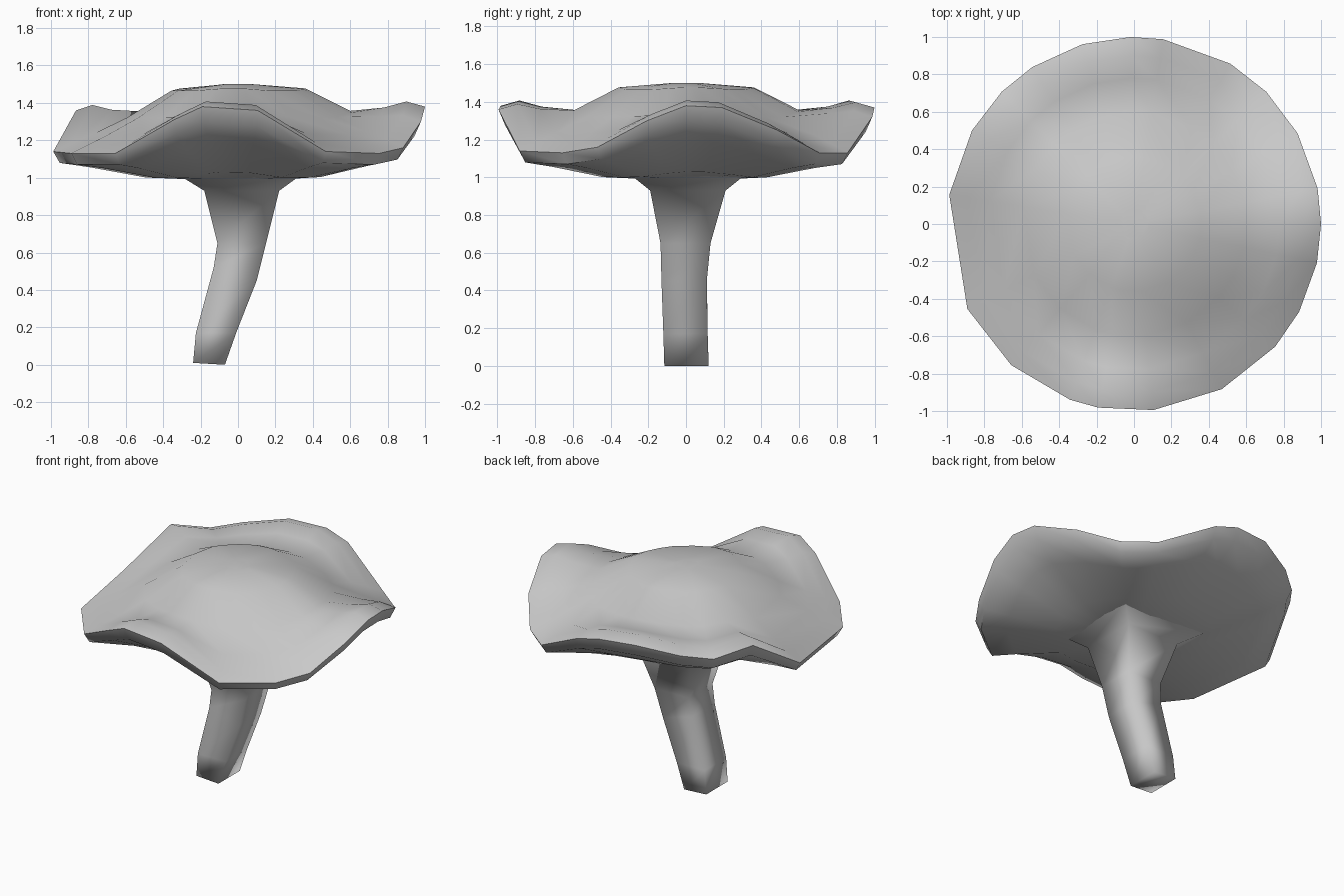
import bpy, bmesh, math

cube = bpy.data.objects.get("Cube")
if cube:
    bpy.data.objects.remove(cube, do_unlink=True)

# Single flat grey
grey = bpy.data.materials.new("plain_grey")
grey.use_nodes = True
colour = (0.6, 0.6, 0.6, 1)
grey.diffuse_color = colour
grey.node_tree.nodes["Principled BSDF"].inputs["Base Color"].default_value = colour


def skin(name, rings, cap_start, cap_end, angle):
    """Bridge equal-length rings of points into a surface."""
    bm = bmesh.new()
    loops = [[bm.verts.new(p) for p in ring] for ring in rings]
    n = len(loops[0])
    for a, b in zip(loops, loops[1:]):
        for i in range(n):
            j = (i + 1) % n
            bm.faces.new((a[i], a[j], b[j], b[i]))
    for closed, loop in ((cap_start, loops[0]), (cap_end, loops[-1])):
        if closed:
            bm.faces.new(loop)
    bmesh.ops.recalc_face_normals(bm, faces=bm.faces)
    mesh = bpy.data.meshes.new(name)
    bm.to_mesh(mesh)
    bm.free()
    mesh.materials.append(grey)
    obj = bpy.data.objects.new(name, mesh)
    bpy.context.collection.objects.link(obj)
    bpy.ops.object.select_all(action="DESELECT")
    obj.select_set(True)
    bpy.context.view_layer.objects.active = obj
    bpy.ops.object.shade_smooth_by_angle(angle=math.radians(angle))
    return obj


# Wavy rim: direction in degrees and height of the edge
rim = [(0, 1.38), (11, 1.37), (29, 1.25), (45, 1.13), (59, 1.13), (81, 1.32),
       (91, 1.37), (106, 1.38), (123, 1.33), (135, 1.30), (150, 1.36),
       (171, 1.14), (207, 1.13), (229, 1.13), (250, 1.31), (259, 1.38),
       (276, 1.36), (298, 1.14), (319, 1.13), (332, 1.16), (348, 1.30)]
LOW = 1.13

# Cap section: radius, height in a valley, share of the wave it follows
section = [(0.08, 1.50, 0.0), (0.36, 1.465, 0.05), (0.60, 1.32, 0.15),
           (0.78, 1.23, 0.58), (0.90, 1.175, 0.93), (1.0, LOW, 1.0),
           (0.965, 1.07, 0.9), (0.80, 1.05, 0.55), (0.50, 1.0, 0.12),
           (0.22, 0.99, 0.0)]


def cap_ring(r, z, share):
    return [(r * math.cos(math.radians(a)), r * math.sin(math.radians(a)),
             z + share * (h - LOW)) for a, h in rim]


skin("mushroom_cap", [cap_ring(*s) for s in section], True, True, 50)

# Bent four-sided stem: x min, x max, y min, y max, height, tilt of the ring
stem = [(-0.24, -0.07, -0.115, 0.12, 0.0, 0.01),
        (-0.225, -0.01, -0.12, 0.115, 0.17, 0.0),
        (-0.13, 0.10, -0.13, 0.11, 0.52, -0.07),
        (-0.11, 0.15, -0.135, 0.13, 0.65, 0.0),
        (-0.18, 0.22, -0.19, 0.21, 0.93, 0.0),
        (-0.31, 0.33, -0.29, 0.31, 1.01, 0.0)]


def stem_ring(x0, x1, y0, y1, z, tilt):
    left, right = z + max(tilt, 0), z + min(tilt, 0)
    return [(x0, y0, left), (x1, y0, right), (x1, y1, right), (x0, y1, left)]


skin("stem", [stem_ring(*s) for s in stem], True, False, 100)
